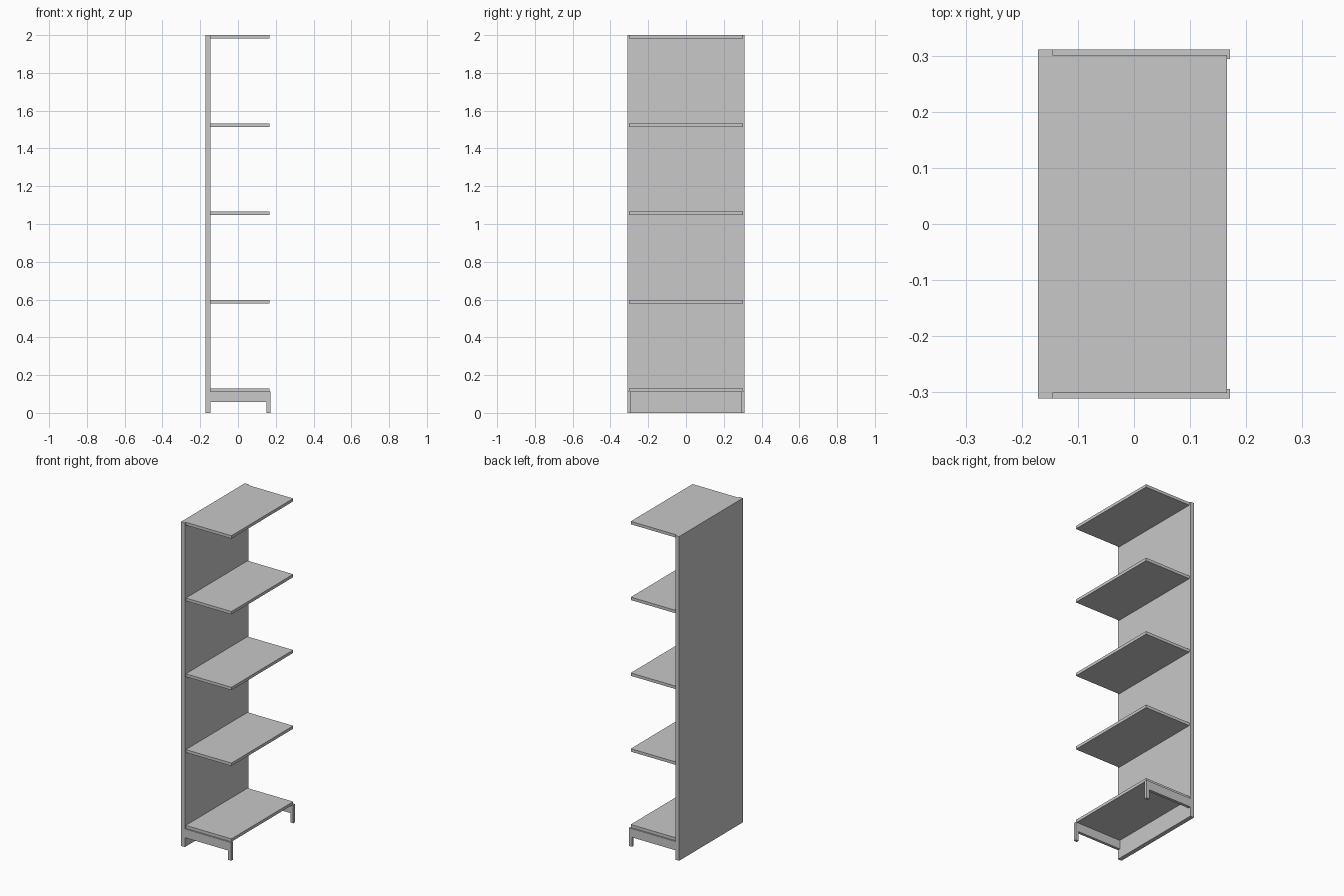
import bpy
import bmesh

if "Cube" in bpy.data.objects:
    bpy.data.objects.remove(bpy.data.objects["Cube"])

grey = bpy.data.materials.new("light_grey")
grey.diffuse_color = (0.58, 0.58, 0.58, 1)
grey.use_nodes = True
grey.node_tree.nodes["Principled BSDF"].inputs["Base Color"].default_value = grey.diffuse_color

PANEL_FRONT = -0.145   # where shelves and brackets meet the back panel
HALF_X, HALF_Y = 0.171, 0.311


def extrude_profile(name, points, y0, y1):
    """Solid made from an x-z outline swept along y."""
    bm = bmesh.new()
    face = bm.faces.new([bm.verts.new((x, y0, z)) for x, z in points])
    swept = bmesh.ops.extrude_face_region(bm, geom=[face])["geom"]
    verts = [g for g in swept if isinstance(g, bmesh.types.BMVert)]
    bmesh.ops.translate(bm, verts=verts, vec=(0, y1 - y0, 0))
    bmesh.ops.recalc_face_normals(bm, faces=bm.faces)
    mesh = bpy.data.meshes.new(name)
    bm.to_mesh(mesh)
    bm.free()
    mesh.materials.append(grey)
    obj = bpy.data.objects.new(name, mesh)
    bpy.context.collection.objects.link(obj)
    return obj


def box(name, x0, x1, y0, y1, z0, z1):
    return extrude_profile(name, [(x0, z0), (x1, z0), (x1, z1), (x0, z1)], y0, y1)


# Upright back panel
box("back_panel", -HALF_X, PANEL_FRONT, -HALF_Y, HALF_Y, 0, 2)

# Five evenly spaced shelves
for i in range(5):
    top = 0.13 + i * 0.4675
    box(f"shelf_{i + 1}", PANEL_FRONT, 0.166, -0.301, 0.301, top - 0.018, top)

# Base brackets: a horizontal arm with a short foot at the open end
bracket = [(PANEL_FRONT, 0.112), (PANEL_FRONT, 0.058), (0.151, 0.058),
           (0.151, 0), (HALF_X, 0), (HALF_X, 0.112)]
for side, label in ((-1, "front"), (1, "back")):
    extrude_profile(f"base_bracket_{label}", bracket, side * 0.294, side * HALF_Y)
